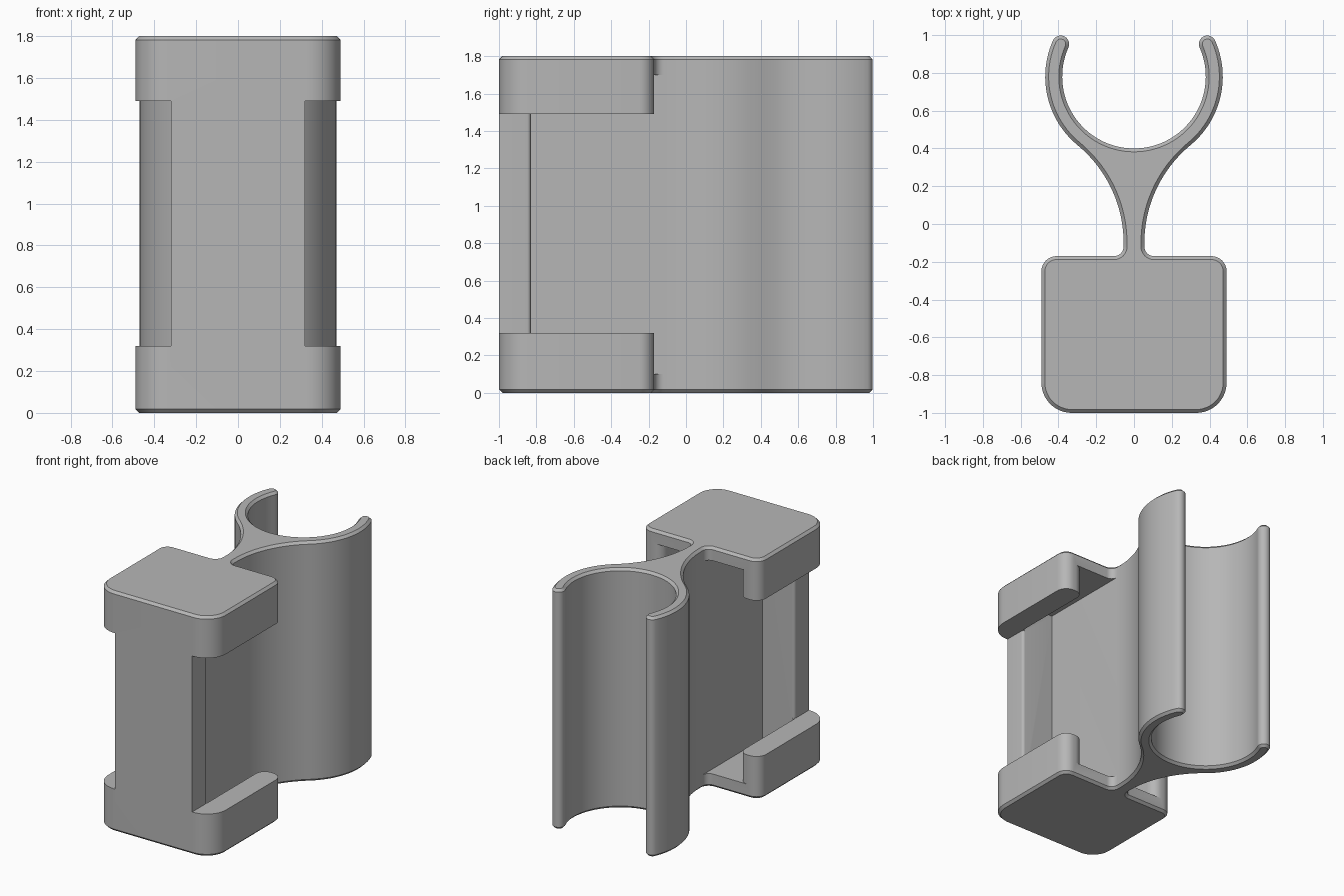
import bpy, bmesh
from math import radians, cos, sin, atan2, degrees, pi

cube = bpy.data.objects.get("Cube")
if cube:
    bpy.data.objects.remove(cube, do_unlink=True)

HEIGHT = 1.8
HALF_W, FRONT, BACK = 0.49, -1.0, -0.17      # holder block
PLATE_X, PLATE_BACK = 0.32, -0.83            # front plate
STEM = 0.055                                 # half thickness of the stem
RING_Y, R_IN, R_OUT = 0.78, 0.38, 0.47       # clip ring

grey = bpy.data.materials.new("light_grey")
grey.use_nodes = True
colour = (0.47, 0.47, 0.47, 1)
grey.diffuse_color = colour
grey.node_tree.nodes["Principled BSDF"].inputs["Base Color"].default_value = colour


def arc(cx, cy, r, start, end, n):
    """Points along an arc, angles in degrees."""
    angles = [radians(start + (end - start) * i / n) for i in range(n + 1)]
    return [(cx + r * cos(a), cy + r * sin(a)) for a in angles]


def prism(name, outline, z0, z1, chamfer=0):
    """Extrude a closed outline from z0 to z1, with chamfered rims if asked."""
    bm = bmesh.new()
    base = bm.faces.new([bm.verts.new((x, y, z0)) for x, y in outline])
    top = bmesh.ops.extrude_face_region(bm, geom=[base], use_keep_orig=True)
    moved = [v for v in top["geom"] if isinstance(v, bmesh.types.BMVert)]
    bmesh.ops.translate(bm, verts=moved, vec=(0, 0, z1 - z0))
    bmesh.ops.recalc_face_normals(bm, faces=bm.faces)
    if chamfer:
        rims = [e for e in bm.edges
                if abs(e.verts[0].co.z - e.verts[1].co.z) < 1e-5]
        bmesh.ops.bevel(bm, geom=rims, offset=chamfer, segments=1, affect='EDGES')
    mesh = bpy.data.meshes.new(name)
    bm.to_mesh(mesh)
    bm.free()
    mesh.materials.append(grey)
    obj = bpy.data.objects.new(name, mesh)
    bpy.context.collection.objects.link(obj)
    return obj


def mirrored(points):
    return [(-x, y) for x, y in reversed(points)]


# Neck arc is vertical at the stem and tangent to the outside of the ring
neck_y = -0.1
drop = RING_Y - neck_y
neck_r = (STEM ** 2 + drop ** 2 - R_OUT ** 2) / (2 * (R_OUT - STEM))
neck_x = STEM + neck_r
join = degrees(atan2(-drop, neck_x))
tip, tip_r = 24, (R_OUT - R_IN) / 2
tip_mid = (R_IN + R_OUT) / 2
tip_x = tip_mid * cos(radians(tip))
tip_y = RING_Y + tip_mid * sin(radians(tip))

# Right half of the outline, from the front face round to the clip's inside
half = arc(HALF_W - 0.16, FRONT + 0.16, 0.16, -90, 0, 12)
half += arc(HALF_W - 0.08, BACK - 0.08, 0.08, 0, 90, 8)
half += arc(STEM + 0.05, BACK + 0.05, 0.05, 270, 180, 8)
half += arc(neck_x, neck_y, neck_r, 180, join + 180, 20)
half += arc(0, RING_Y, R_OUT, join, tip, 24)[1:]
half += arc(tip_x, tip_y, tip_r, tip, tip + 180, 10)[1:]
half += arc(0, RING_Y, R_IN, tip, -90, 32)[1:]
body = prism("clip_and_holder", half + mirrored(half)[1:], 0, HEIGHT, 0.018)

# Pocket between stem, plate and side walls, flared round the wall ends
pocket = [(STEM, PLATE_BACK), (PLATE_X, PLATE_BACK)]
pocket += arc(PLATE_X + 0.07, BACK - 0.07, 0.07, 180, 90, 8)
pocket += [(PLATE_X + 0.07, BACK + 0.06), (STEM, BACK + 0.06)]

# Side window that leaves only the front plate between the two end caps
window = [(PLATE_X, FRONT - 0.1)]
window += arc(PLATE_X - 0.02, PLATE_BACK - 0.02, 0.02, 0, 90, 5)
window += [(PLATE_X - 0.02, 0), (0.8, 0), (0.8, FRONT - 0.1)]

bpy.context.view_layer.objects.active = body
for name, shape, low, high in (("pocket_cutter", pocket, 0.10, 1.70),
                               ("window_cutter", window, 0.32, 1.49)):
    for outline in (shape, mirrored(shape)):
        cutter = prism(name, outline, low, high)
        cutter.hide_render = True
        cut = body.modifiers.new(name, 'BOOLEAN')
        cut.operation, cut.solver, cut.object = 'DIFFERENCE', 'EXACT', cutter
        bpy.ops.object.modifier_apply(modifier=cut.name)
        bpy.data.objects.remove(cutter, do_unlink=True)

# Smooth the curves, keep the creases
bpy.ops.object.select_all(action='DESELECT')
body.select_set(True)
bpy.ops.object.shade_smooth_by_angle(angle=radians(25))
